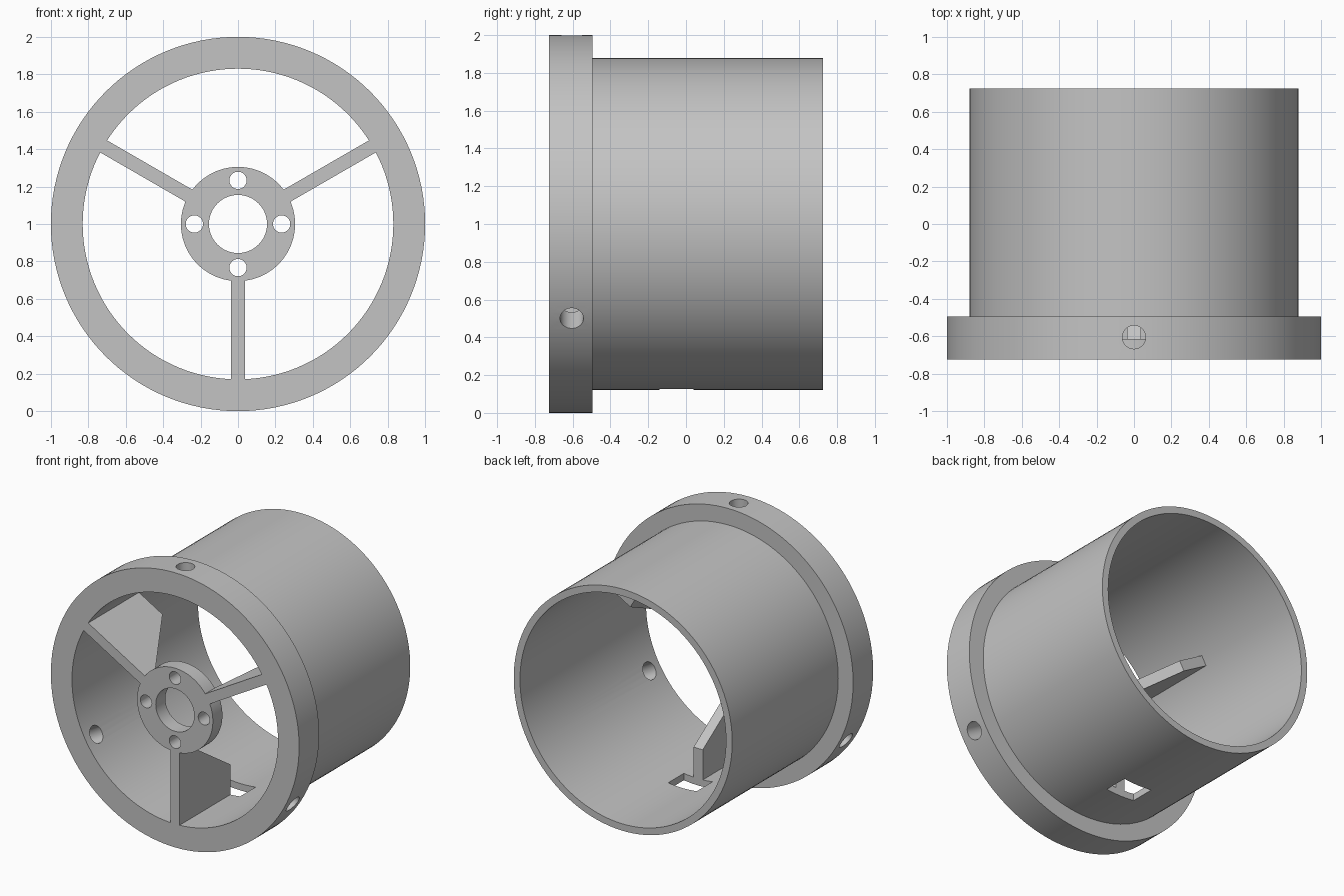
import bpy, bmesh
from math import radians, cos, sin, tau
from mathutils import Matrix, Vector

cube = bpy.data.objects.get("Cube")
if cube:
    bpy.data.objects.remove(cube, do_unlink=True)

grey = bpy.data.materials.new("plain grey")
grey.use_nodes = True
grey.diffuse_color = (0.55, 0.55, 0.55, 1)
grey.node_tree.nodes["Principled BSDF"].inputs["Base Color"].default_value = grey.diffuse_color

FRONT, BACK, AXIS = -0.725, 0.725, 1.0
SEGMENTS = 128


def make(name, bm):
    bmesh.ops.recalc_face_normals(bm, faces=bm.faces)
    mesh = bpy.data.meshes.new(name)
    bm.to_mesh(mesh)
    bm.free()
    mesh.materials.append(grey)
    obj = bpy.data.objects.new(name, mesh)
    bpy.context.collection.objects.link(obj)
    return obj


def lathe(name, profile):
    """Spin a closed (radius, y) outline about the horizontal axis."""
    bm = bmesh.new()
    rings = []
    for i in range(SEGMENTS):
        a = tau * i / SEGMENTS
        rings.append([bm.verts.new((r * cos(a), y, AXIS + r * sin(a))) for r, y in profile])
    n = len(profile)
    for i in range(SEGMENTS):
        p, q = rings[i], rings[(i + 1) % SEGMENTS]
        for j in range(n):
            k = (j + 1) % n
            bm.faces.new((p[j], p[k], q[k], q[j]))
    return make(name, bm)


def rod(name, centre, direction, radius, length):
    """Round cutter along a direction."""
    bm = bmesh.new()
    turn = Vector((0, 0, 1)).rotation_difference(Vector(direction)).to_matrix().to_4x4()
    bmesh.ops.create_cone(bm, cap_ends=True, segments=40, radius1=radius, radius2=radius,
                          depth=length, matrix=Matrix.Translation(centre) @ turn)
    return make(name, bm)


def cut(obj, cutters):
    bpy.context.view_layer.objects.active = obj
    for c in cutters:
        c.hide_render = True
        mod = obj.modifiers.new("cut", "BOOLEAN")
        mod.operation, mod.solver, mod.object = "DIFFERENCE", "EXACT", c
        bpy.ops.object.modifier_apply(modifier=mod.name)
        bpy.data.objects.remove(c, do_unlink=True)


def smooth(obj):
    bpy.ops.object.select_all(action="DESELECT")
    obj.select_set(True)
    bpy.context.view_layer.objects.active = obj
    bpy.ops.object.shade_smooth_by_angle(angle=radians(30))


# Tube with a wider collar at the front
step = -0.495
body = lathe("collared_tube", [(0.83, FRONT), (1, FRONT), (1, step),
                               (0.88, step), (0.88, BACK), (0.83, BACK)])

# Three screw holes through the collar and one slot in the underside
cutters = []
for angle in (90, 210, 330):
    d = Vector((cos(radians(angle)), 0, sin(radians(angle))))
    cutters.append(rod("screw_cutter", d * 0.93 + Vector((0, -0.605, AXIS)), d, 0.062, 0.4))
bm = bmesh.new()
bmesh.ops.create_cube(bm, size=1, matrix=Matrix.Translation((0, -0.05, 0.15))
                      @ Matrix.Diagonal((0.23, 0.18, 0.2, 1)))
cutters.append(make("slot_cutter", bm))
cut(body, cutters)
smooth(body)

# Hub ring with four bolt holes
hub_back = FRONT + 0.11
hub = lathe("hub", [(0.155, FRONT), (0.305, FRONT), (0.305, hub_back), (0.155, hub_back)])
cut(hub, [rod("bolt_cutter", (0.233 * x, FRONT, AXIS + 0.233 * z), (0, 1, 0), 0.046, 0.5)
          for x, z in ((1, 0), (-1, 0), (0, 1), (0, -1))])
smooth(hub)

# Three tapered fins joining hub and tube
outline = [(0.295, FRONT), (0.832, FRONT), (0.832, -0.14), (0.61, -0.14), (0.295, hub_back)]
for name, angle in (("left_fin", 30), ("right_fin", 150), ("lower_fin", 270)):
    bm = bmesh.new()
    face = bm.faces.new([bm.verts.new((r, y, -0.037)) for r, y in outline])
    side = bmesh.ops.extrude_face_region(bm, geom=[face])["geom"]
    bmesh.ops.translate(bm, vec=(0, 0, 0.074),
                        verts=[v for v in side if isinstance(v, bmesh.types.BMVert)])
    bm.transform(Matrix.Translation((0, 0, AXIS)) @ Matrix.Rotation(-radians(angle), 4, "Y"))
    make(name, bm)
